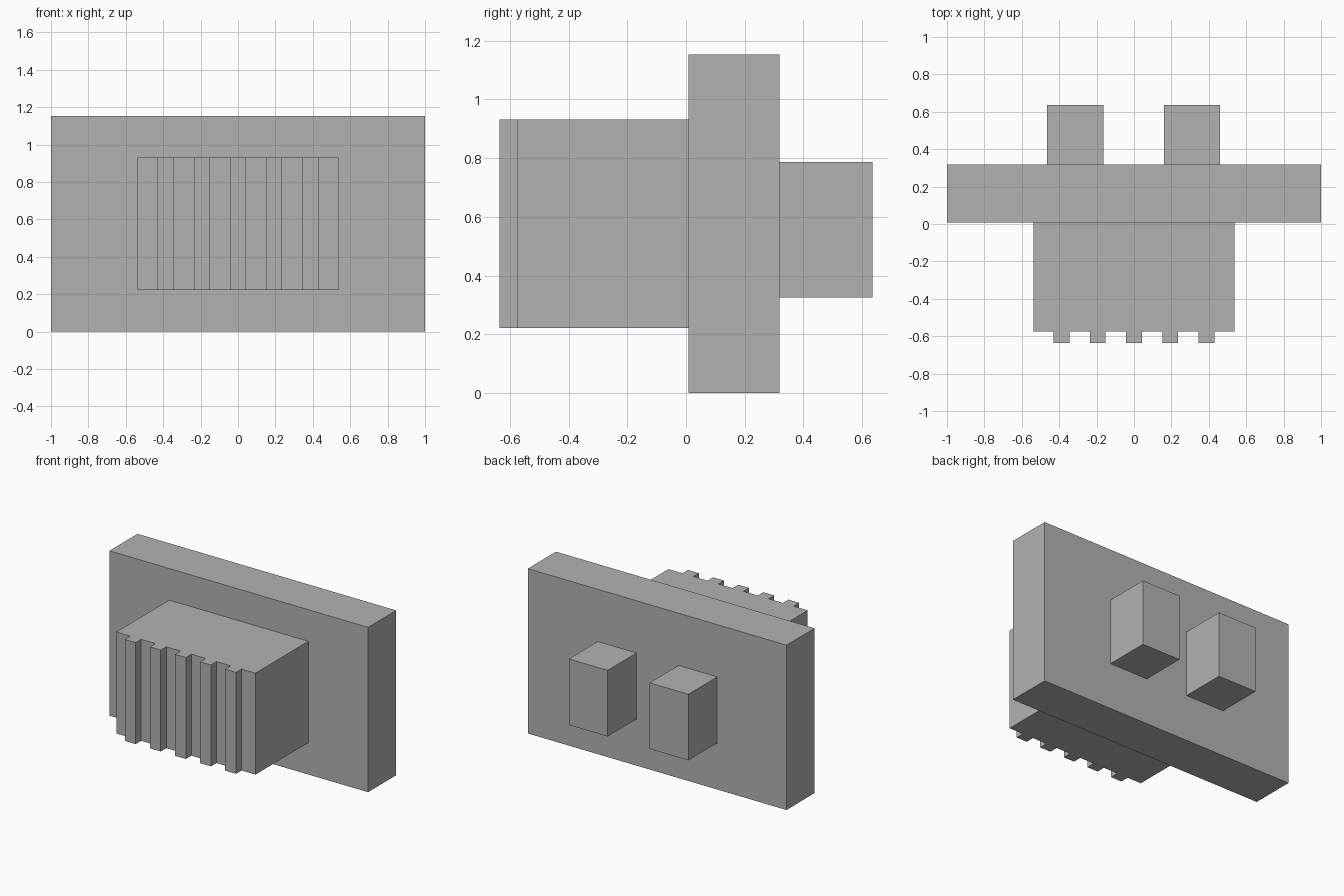
import bpy
import bmesh
from mathutils import Vector

cube = bpy.data.objects.get("Cube")
if cube:
    bpy.data.objects.remove(cube, do_unlink=True)

grey = bpy.data.materials.new("plain grey")
grey.use_nodes = True
colour = (0.45, 0.45, 0.45, 1)
grey.diffuse_color = colour
grey.node_tree.nodes["Principled BSDF"].inputs["Base Color"].default_value = colour


def add_object(name, bm):
    bmesh.ops.recalc_face_normals(bm, faces=bm.faces[:])
    mesh = bpy.data.meshes.new(name)
    bm.to_mesh(mesh)
    bm.free()
    mesh.materials.append(grey)
    obj = bpy.data.objects.new(name, mesh)
    bpy.context.collection.objects.link(obj)
    return obj


def add_box(name, x, y, z):
    """Box from (low, high) pairs on each axis."""
    bm = bmesh.new()
    bmesh.ops.create_cube(bm, size=1)
    for v in bm.verts:
        v.co = [lo + (c + 0.5) * (hi - lo) for c, (lo, hi) in zip(v.co, (x, y, z))]
    return add_object(name, bm)


def add_extrusion(name, outline, z):
    """Vertical extrusion of an (x, y) outline."""
    bm = bmesh.new()
    face = bm.faces.new([bm.verts.new((px, py, z[0])) for px, py in outline])
    top = bmesh.ops.extrude_face_region(bm, geom=[face])["geom"]
    verts = [g for g in top if isinstance(g, bmesh.types.BMVert)]
    bmesh.ops.translate(bm, verts=verts, vec=Vector((0, 0, z[1] - z[0])))
    return add_object(name, bm)


# Upright back plate
plate_front, plate_back = 0.008, 0.318
add_box("back_plate", (-1, 1), (plate_front, plate_back), (0, 1.152))

# Front block with five vertical ribs along its front face
half_width, block_front, rib_front = 0.538, -0.575, -0.636
outline = [(half_width, plate_front), (-half_width, plate_front), (-half_width, block_front)]
for i in range(-2, 3):
    left, right = i * 0.194 - 0.042, i * 0.194 + 0.042
    outline += [(left, block_front), (left, rib_front), (right, rib_front), (right, block_front)]
outline.append((half_width, block_front))
add_extrusion("ribbed_block", outline, (0.222, 0.931))

# Pair of rear pegs
for name, centre in (("right_peg", -0.314), ("left_peg", 0.31)):
    add_box(name, (centre - 0.15, centre + 0.15), (plate_back, 0.636), (0.325, 0.787))
